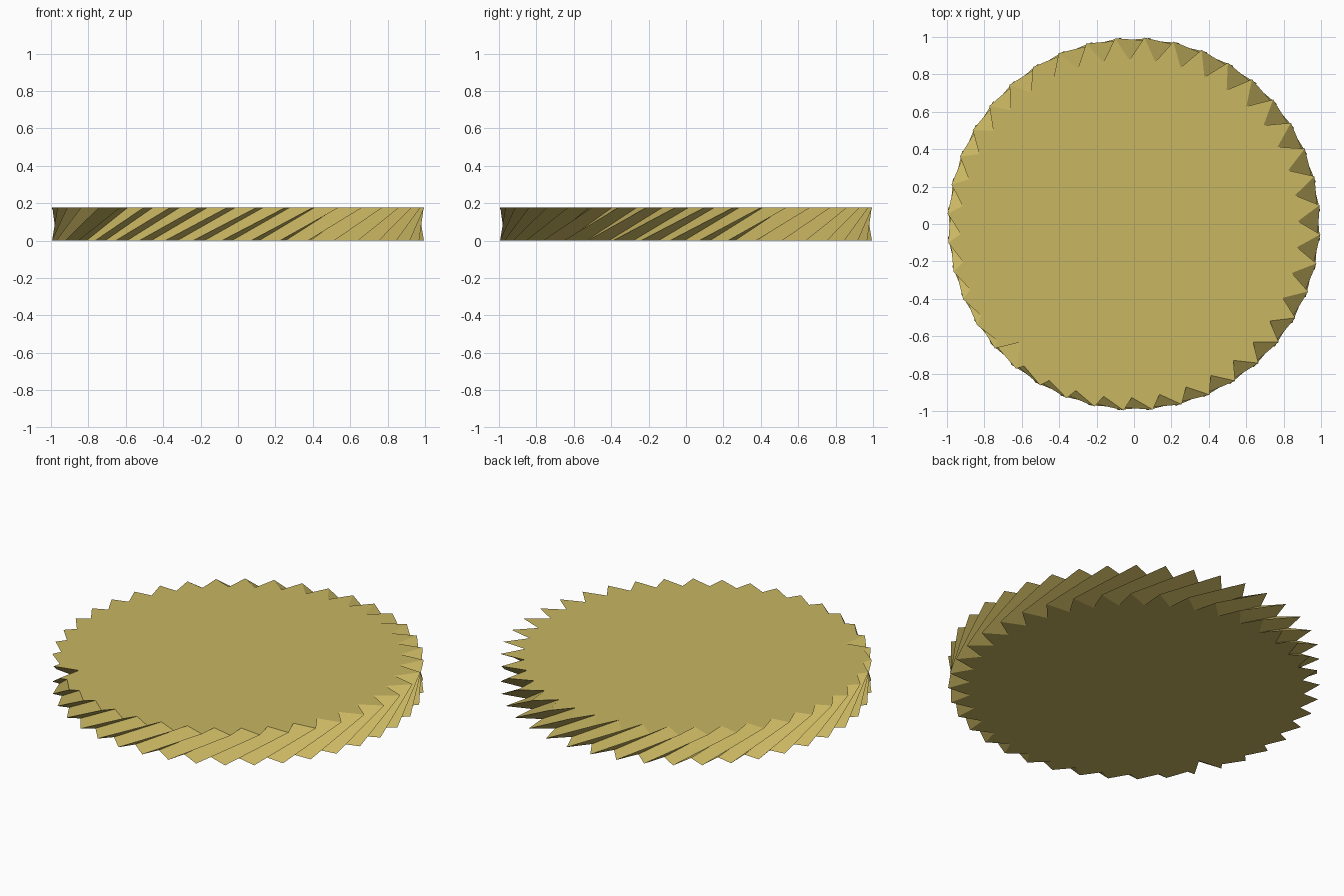
import bpy, bmesh, math

if "Cube" in bpy.data.objects:
    bpy.data.objects.remove(bpy.data.objects["Cube"])

TEETH = 40
STEP = 360 / TEETH
HEIGHT = 0.178
TWIST = 19.8      # degrees the top leads the bottom
SEAM = 226.3      # direction of the single deep notch


def outline():
    """Toothed outline as (angle, radius); notches get shallower towards the seam."""
    pts = []
    for i in range(TEETH):
        pts.append((SEAM + (i - 0.5) * STEP, 0.998))
        notch = SEAM + i * STEP
        if i == 0:
            pts.append((notch, 0.873))
            continue
        away = i * STEP - 180                  # angle from the side opposite the seam
        f = abs(away) / 160
        lean = math.copysign(2.7 * f ** 1.7, away)
        pts.append((notch + lean, 0.87 + 0.08 * f ** 1.9))
    return pts


brass = bpy.data.materials.new("brass yellow")
brass.diffuse_color = (0.58, 0.465, 0.12, 1)
brass.use_nodes = True
brass.node_tree.nodes["Principled BSDF"].inputs["Base Color"].default_value = brass.diffuse_color

# Twisted toothed disc: bottom and top outline joined by slanted flanks
bm = bmesh.new()
rings = []
for z, turn in ((0, -TWIST), (HEIGHT, 0)):
    rings.append([bm.verts.new((r * math.cos(math.radians(a + turn)),
                                r * math.sin(math.radians(a + turn)), z))
                  for a, r in outline()])
low, high = rings
n = len(low)
for i in range(n):
    j = (i + 1) % n
    bm.faces.new((low[i], low[j], high[j], high[i]))
bm.faces.new(high)
bm.faces.new(low[::-1])

mesh = bpy.data.meshes.new("helical_toothed_disc")
bm.to_mesh(mesh)
bm.free()
mesh.materials.append(brass)
disc = bpy.data.objects.new("helical_toothed_disc", mesh)
bpy.context.collection.objects.link(disc)
